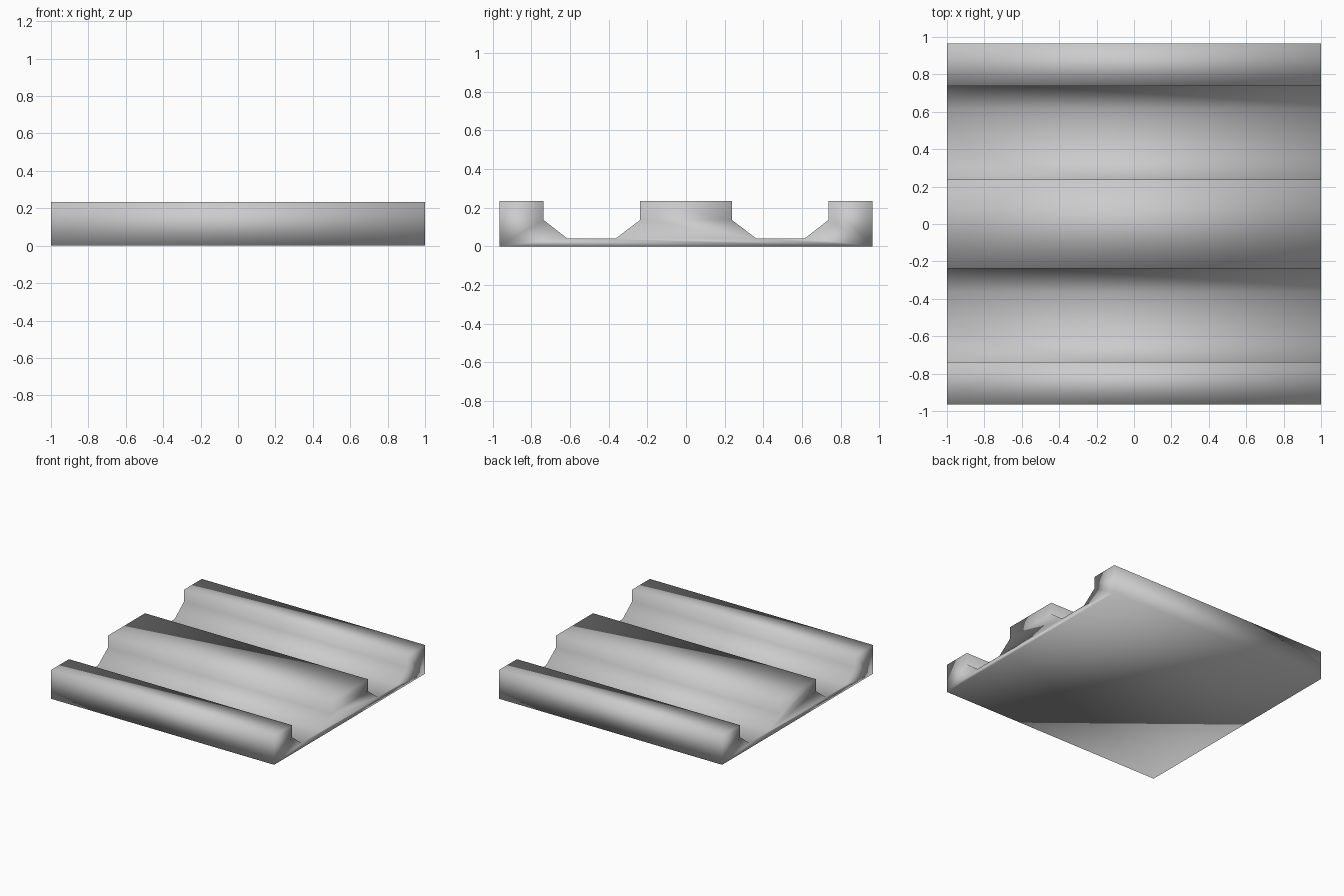
import bpy
import bmesh

if "Cube" in bpy.data.objects:
    bpy.data.objects.remove(bpy.data.objects["Cube"])

# Half of the channel cross-section (y, z), from the centre ridge out to the edge
half = [(0.237, 0.234), (0.237, 0.137), (0.362, 0.042), (0.615, 0.042),
        (0.737, 0.137), (0.737, 0.234), (0.965, 0.234), (0.965, 0.0)]
profile = half + [(-y, z) for y, z in reversed(half)]

# Grooved slab: the profile extruded along x
bm = bmesh.new()
face = bm.faces.new([bm.verts.new((-1, y, z)) for y, z in profile])
ext = bmesh.ops.extrude_face_region(bm, geom=[face], use_keep_orig=True)
new_verts = [g for g in ext["geom"] if isinstance(g, bmesh.types.BMVert)]
bmesh.ops.translate(bm, verts=new_verts, vec=(2, 0, 0))
bmesh.ops.recalc_face_normals(bm, faces=bm.faces)

mesh = bpy.data.meshes.new("grooved_slab")
bm.to_mesh(mesh)
bm.free()
slab = bpy.data.objects.new("grooved_slab", mesh)
bpy.context.collection.objects.link(slab)

# Soft shading across every edge
mesh.shade_smooth()
